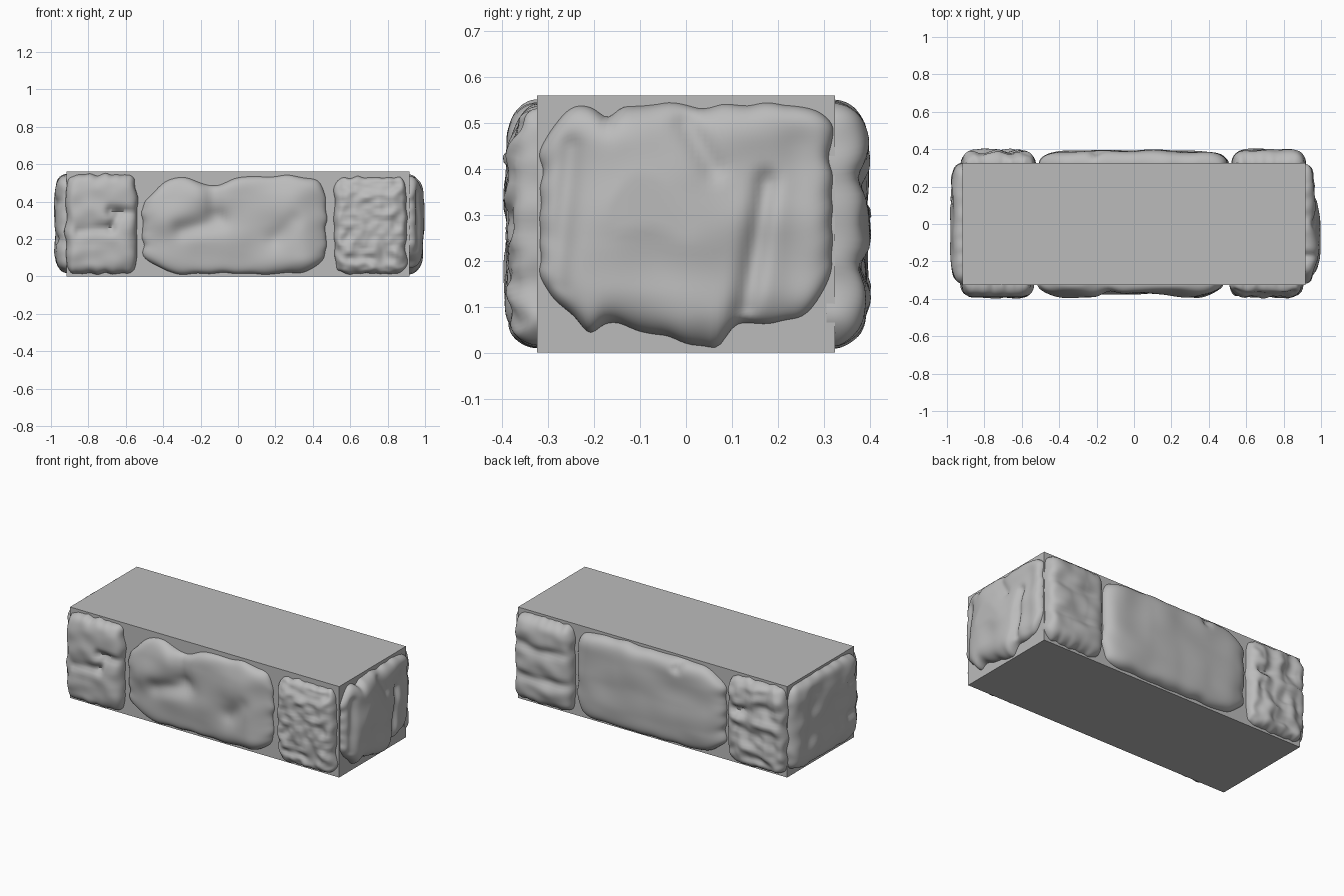
import bpy, bmesh, math
from mathutils import Vector, noise

if "Cube" in bpy.data.objects:
    bpy.data.objects.remove(bpy.data.objects["Cube"], do_unlink=True)

stone = bpy.data.materials.new("grey stone")
stone.use_nodes = True
grey = (0.5, 0.5, 0.5, 1)
stone.diffuse_color = grey
stone.node_tree.nodes["Principled BSDF"].inputs["Base Color"].default_value = grey

# Size of the core block
HEIGHT = 0.56
HALF_LENGTH = 0.917
HALF_WIDTH = 0.325

# Relief stroke heights and widths
GROOVE, DENT, SWELL = -0.025, -0.015, 0.025
FINE, SOFT, BROAD = 0.025, 0.05, 0.1


def finish(name, bm):
    bmesh.ops.recalc_face_normals(bm, faces=bm.faces)
    mesh = bpy.data.meshes.new(name)
    bm.to_mesh(mesh)
    bm.free()
    mesh.materials.append(stone)
    ob = bpy.data.objects.new(name, mesh)
    bpy.context.collection.objects.link(ob)
    return ob


def bell(distance, width):
    return math.exp(-(distance / width) ** 2)


def stroke_height(point, start, end, amount, width):
    """Raised or sunken stroke along a straight segment."""
    start, along = Vector(start), Vector(end) - Vector(start)
    t = (point - start).dot(along) / along.length_squared
    nearest = start + along * max(0, min(1, t))
    return bell((point - nearest).length, width) * amount


def wobble(a, b, seed, amount):
    return noise.noise(Vector((a, b, seed))) * amount


def warp(index, count):
    """Grid position from -1 to 1, denser towards both ends."""
    return math.sin((index / count - 0.5) * math.pi)


def slab(name, axis, side, low, high, seed, depth=0.065, bottom=0.015, top=0.545,
         bottom_bumps=(), top_bumps=(), strokes=(), layers=0, rough=0.012, grain=6):
    """Pillow-shaped stone on one wall: s runs along the wall, z runs up."""
    wall = HALF_WIDTH if axis == "y" else HALF_LENGTH
    middle, half = (low + high) / 2, (high - low) / 2
    columns, levels = 72, 48
    bm = bmesh.new()

    def outline(base, bumps, s):
        return base + sum(bell(s - at, width) * amount for at, amount, width in bumps)

    def make_vertex(u, v):
        # Outline of the stone, with rounded corners and an uneven rim
        s = middle + half * u * (1 - 0.08 * abs(v) ** 10)
        s += wobble(u * 2, v * 3, seed, 0.015) * abs(u) ** 4
        floor = outline(bottom, bottom_bumps, s)
        roof = outline(top, top_bumps, s)
        z = (floor + roof) / 2 + (roof - floor) / 2 * v * (1 - 0.08 * abs(u) ** 10)
        z += wobble(u * 4, v, -seed, 0.012) * abs(v) ** 4
        z = max(0.006, min(HEIGHT - 0.005, z))

        # Height of the surface over the wall
        point = Vector((s, z))
        rise = depth + sum(stroke_height(point, *stroke) for stroke in strokes)
        rise += wobble(s * grain, z * grain * 1.4, seed, rough)
        if layers:
            phase = z / HEIGHT * layers + wobble(s * 4, z, seed, 0.2)
            rise += GROOVE * 0.8 * abs(math.cos(phase * math.pi)) ** 8 * 0 if v in (-1, 1) else (
                DENT * abs(math.cos(phase * math.pi)) ** 8)
        dome = math.sqrt(max(0, 1 - abs(u) ** 8) * max(0, 1 - abs(v) ** 8))
        out = side * (wall + max(0.004, min(rise, 0.083)) * dome - 0.004)
        return bm.verts.new((s, out, z) if axis == "y" else (out, s, z))

    rows = [[make_vertex(warp(i, columns), warp(j, levels)) for i in range(columns + 1)]
            for j in range(levels + 1)]
    for row, above in zip(rows, rows[1:]):
        for i in range(columns):
            bm.faces.new((row[i], row[i + 1], above[i + 1], above[i]))

    # Flat hidden back, sunk into the core
    rim = [edge for edge in bm.edges if edge.is_boundary]
    made = bmesh.ops.extrude_edge_only(bm, edges=rim)["geom"]
    for item in made:
        if isinstance(item, bmesh.types.BMVert):
            item.co["xyz".index(axis)] -= side * 0.015
    rim = [edge for edge in bm.edges if edge.is_boundary]
    bmesh.ops.holes_fill(bm, edges=rim, sides=0)

    ob = finish(name, bm)
    bpy.ops.object.select_all(action="DESELECT")
    ob.select_set(True)
    bpy.context.view_layer.objects.active = ob
    bpy.ops.object.shade_smooth_by_angle(angle=math.radians(50))


# Plain block inside
bm = bmesh.new()
bmesh.ops.create_cube(bm, size=2)
for vert in bm.verts:
    x, y, z = vert.co
    vert.co = (x * HALF_LENGTH, y * HALF_WIDTH, (z + 1) / 2 * HEIGHT)
finish("core_block", bm)

# Corner stones of the front
slab("front_right_stone", "y", -1, -0.92, -0.54, seed=1, depth=0.07, grain=9, strokes=[
    ((-0.68, 0.35), (-0.53, 0.34), GROOVE, FINE),
    ((-0.85, 0.24), (-0.68, 0.26), DENT, FINE),
    ((-0.68, 0.26), (-0.64, 0.33), DENT, FINE)])
slab("front_left_stone", "y", -1, 0.515, 0.9, seed=3, top=0.53, rough=0.022, grain=16, strokes=[
    ((0.55, 0.5), (0.9, 0.5), DENT, FINE),
    ((0.6, 0.1), (0.85, 0.1), DENT, FINE)])

# Long middle stone of the front, with a notched top and a hollow centre
slab("front_middle_stone", "y", -1, -0.51, 0.47, seed=2, depth=0.05, top=0.535, grain=5,
     bottom_bumps=[(-0.5, SOFT, BROAD), (0.5, SOFT, BROAD)],
     top_bumps=[(-0.5, -BROAD, BROAD), (-0.14, -SOFT, BROAD), (0.5, -SOFT, SOFT)],
     strokes=[
         ((-0.4, 0.3), (-0.2, 0.4), SWELL, BROAD),
         ((-0.3, 0.25), (-0.1, 0.3), GROOVE, SOFT),
         ((-0.14, 0.5), (-0.13, 0.35), GROOVE, SOFT),
         ((0.3, 0.4), (0.36, 0.1), SWELL, BROAD),
         ((0.2, 0.2), (0.3, 0.3), DENT, SOFT)])

# Stones of the back
slab("back_left_stone", "y", 1, 0.525, 0.915, seed=4, depth=0.075, layers=3, grain=9)
slab("back_middle_stone", "y", 1, -0.505, 0.5, seed=5, depth=0.07, grain=5,
     top_bumps=[(-0.5, -SOFT, BROAD)], bottom_bumps=[(-0.5, SOFT, BROAD)],
     strokes=[((-0.22, 0.55), (-0.2, 0.5), GROOVE, FINE)])
slab("back_right_stone", "y", 1, -0.92, -0.53, seed=6, rough=0.024, grain=13, strokes=[
    ((-0.85, 0.4), (-0.6, 0.35), DENT, FINE),
    ((-0.85, 0.2), (-0.6, 0.25), DENT, FINE)])

# Left end stone: a raised sheet with drooping tips over a thinner edge
slab("left_end_stone", "x", 1, -0.318, 0.318, seed=7, depth=0.055, top=0.54, bottom=0.07,
     bottom_bumps=[(-0.21, -FINE, FINE), (0, -SOFT, BROAD), (0.07, -FINE, FINE),
                   (-0.32, SOFT, SOFT), (0.32, SOFT, SOFT)],
     top_bumps=[(-0.17, -FINE, FINE), (-0.32, -SOFT, SOFT)],
     strokes=[
         ((-0.13, 0.45), (-0.15, 0.15), SWELL, BROAD),
         ((0, 0.3), (0.06, 0.1), SWELL, BROAD),
         ((0, 0.5), (0.06, 0.4), DENT, FINE),
         ((0.175, 0.37), (0.13, 0.1), GROOVE, FINE),
         ((0.25, 0.45), (0.23, 0.1), DENT, SOFT),
         ((-0.25, 0.45), (-0.28, 0.15), DENT, FINE)])

# Right end stone
slab("right_end_stone", "x", -1, -0.318, 0.325, seed=8, bottom=0.025, grain=8, strokes=[
    ((0.15, 0.45), (0.18, 0.2), DENT, SOFT),
    ((-0.3, 0.2), (-0.2, 0.2), DENT, FINE),
    ((-0.3, 0.4), (-0.2, 0.4), DENT, FINE)])
